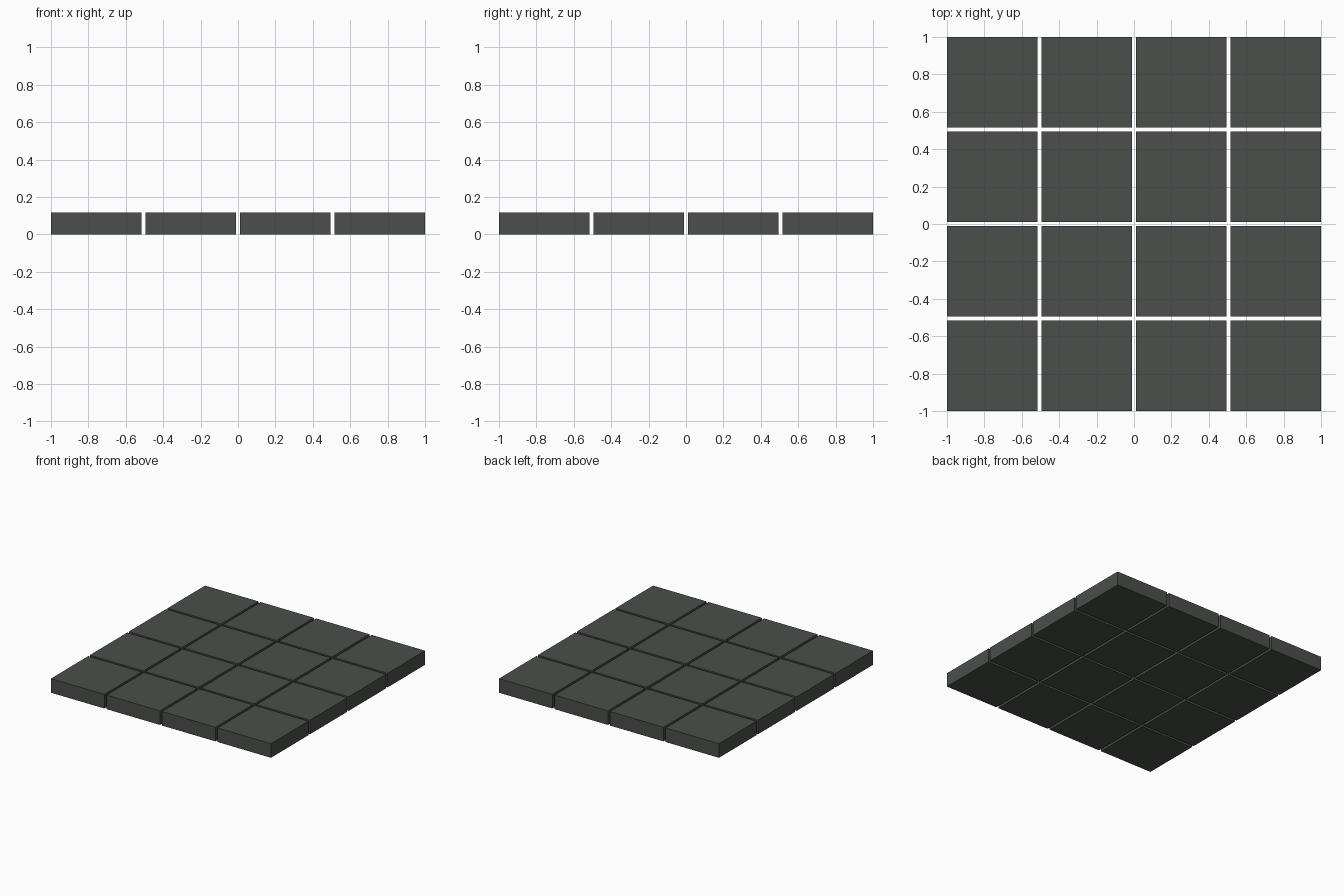
import bpy, bmesh
from mathutils import Matrix, Vector

if "Cube" in bpy.data.objects:
    bpy.data.objects.remove(bpy.data.objects["Cube"])

SIZE, GAP, HEIGHT, COUNT = 0.485, 0.02, 0.116, 4

slate = bpy.data.materials.new("dark_slate")
slate.diffuse_color = (0.07, 0.078, 0.069, 1)
slate.use_nodes = True
slate.node_tree.nodes["Principled BSDF"].inputs["Base Color"].default_value = slate.diffuse_color

# One shared slab mesh, resting on z = 0
mesh = bpy.data.meshes.new("paving_slab")
bm = bmesh.new()
bmesh.ops.create_cube(bm, size=1, matrix=Matrix.Translation((0, 0, HEIGHT / 2))
                      @ Matrix.Diagonal(Vector((SIZE, SIZE, HEIGHT, 1))))
bm.to_mesh(mesh)
bm.free()
mesh.materials.append(slate)

# Four by four grid of slabs with open joints
for row in range(COUNT):
    for col in range(COUNT):
        slab = bpy.data.objects.new(f"paving_slab_{row + 1}_{col + 1}", mesh)
        mid = (COUNT - 1) / 2
        slab.location = ((col - mid) * (SIZE + GAP), (row - mid) * (SIZE + GAP), 0)
        bpy.context.collection.objects.link(slab)
